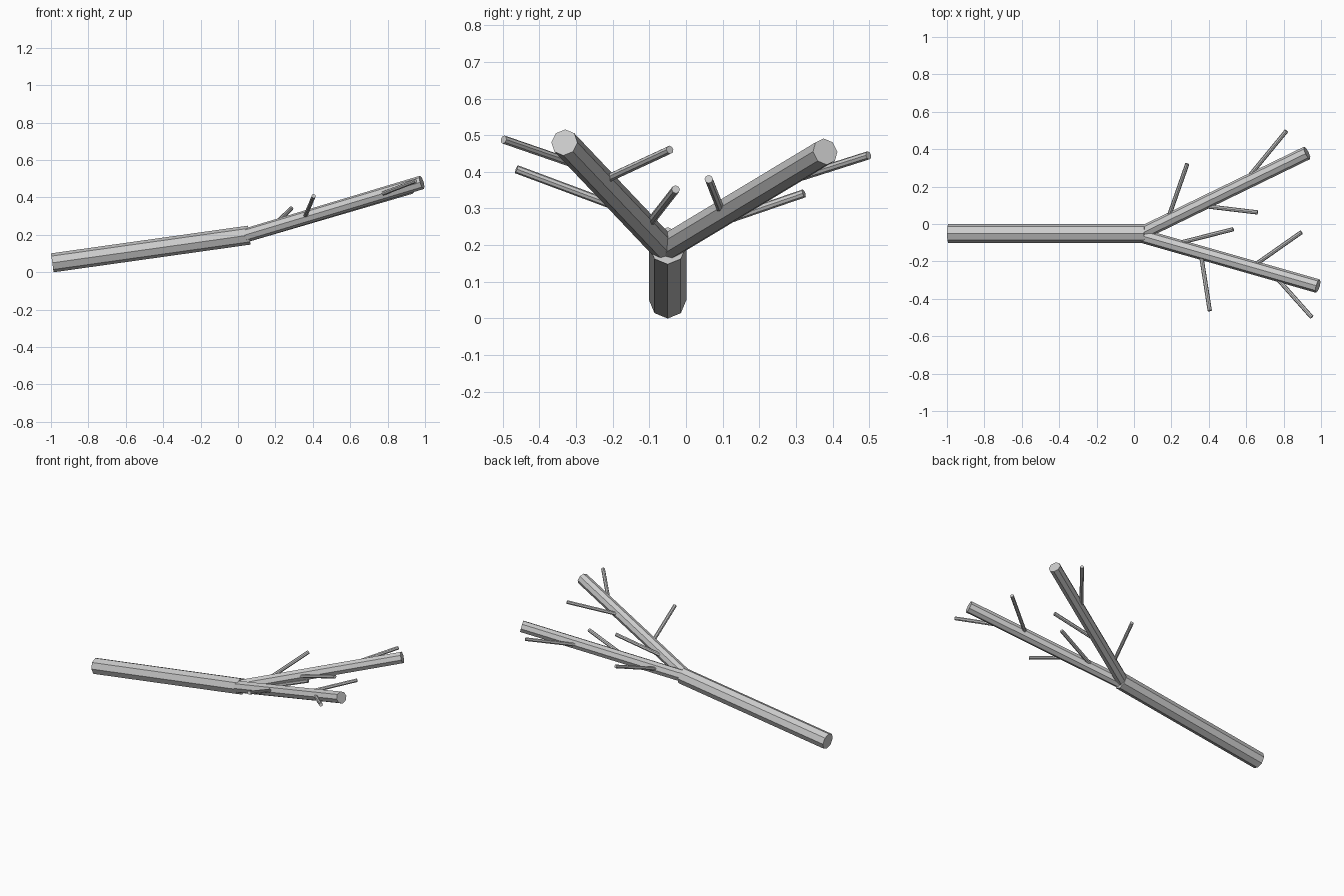
import bpy
from mathutils import Vector

if "Cube" in bpy.data.objects:
    bpy.data.objects.remove(bpy.data.objects["Cube"])


def limb(name, start, end, radius, sides=8):
    """Flat-shaded prism running between two points."""
    a, b = Vector(start), Vector(end)
    d = b - a
    bpy.ops.mesh.primitive_cylinder_add(vertices=sides, radius=radius, depth=d.length,
                                        location=(a + b) / 2)
    ob = bpy.context.object
    ob.name = name
    ob.rotation_euler = d.to_track_quat('Z', 'Y').to_euler()
    return ob


# Main stem
limb("stem", (-0.993, -0.05, 0.05), (0.06, -0.05, 0.198), 0.051)

# Fork: start, end, then twigs as (position along branch, tip)
forks = {
    "back_branch": ((0.03, -0.055, 0.193), (0.925, 0.38, 0.455), [
        (0.165, (0.285, 0.322, 0.341)),
        (0.355, (0.66, 0.062, 0.380)),
        (0.615, (0.815, 0.498, 0.445)),
    ]),
    "front_branch": ((0.012, -0.055, 0.188), (0.983, -0.332, 0.48), [
        (0.20, (0.53, -0.028, 0.352)),
        (0.355, (0.405, -0.463, 0.407)),
        (0.635, (0.895, -0.044, 0.460)),
        (0.75, (0.95, -0.498, 0.488)),
    ]),
}

for name, (start, end, twigs) in forks.items():
    limb(name, start, end, 0.037)
    for i, (t, tip) in enumerate(twigs, 1):
        limb(f"{name}_twig_{i}", Vector(start).lerp(Vector(end), t), tip, 0.0115)
